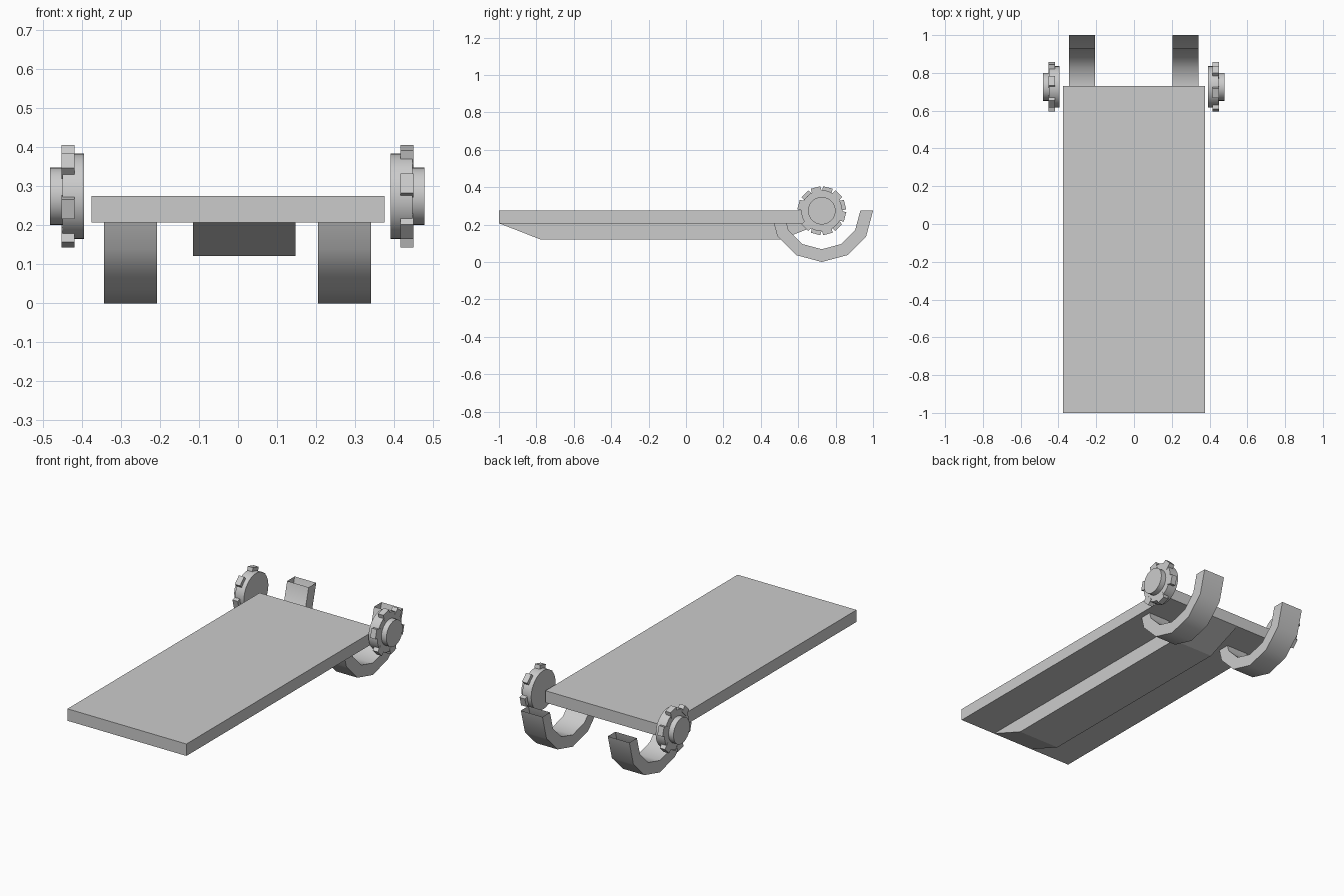
import bpy, bmesh
from math import sin, cos, pi, radians
from mathutils import Matrix, Vector

if "Cube" in bpy.data.objects:
    bpy.data.objects.remove(bpy.data.objects["Cube"])

CY, CZ = 0.726, 0.274   # shared axis of the hooks and the toothed wheels


def finish(name, bm, smooth=None):
    bmesh.ops.recalc_face_normals(bm, faces=bm.faces)
    me = bpy.data.meshes.new(name)
    bm.to_mesh(me)
    bm.free()
    ob = bpy.data.objects.new(name, me)
    bpy.context.collection.objects.link(ob)
    if smooth:
        bpy.ops.object.select_all(action='DESELECT')
        ob.select_set(True)
        bpy.context.view_layer.objects.active = ob
        bpy.ops.object.shade_smooth_by_angle(angle=radians(smooth))
    return ob


def prism(bm, pts, x0, x1):
    """Extrude a (y, z) outline along x."""
    a = [bm.verts.new((x0, y, z)) for y, z in pts]
    b = [bm.verts.new((x1, y, z)) for y, z in pts]
    n = len(pts)
    bm.faces.new(a)
    bm.faces.new(b[::-1])
    for i in range(n):
        j = (i + 1) % n
        bm.faces.new((a[i], b[i], b[j], a[j]))


def circle(r, n):
    return [(CY + r * cos(2 * pi * i / n), CZ + r * sin(2 * pi * i / n)) for i in range(n)]


# Flat deck
bm = bmesh.new()
prism(bm, [(-1, 0.207), (0.73, 0.207), (0.73, 0.275), (-1, 0.275)], -0.375, 0.375)
finish("deck", bm)

# Keel beam with sloped ends
bm = bmesh.new()
prism(bm, [(-1, 0.207), (-0.78, 0.121), (0.51, 0.121), (0.73, 0.207)], -0.115, 0.147)
finish("keel_beam", bm)

# Half-ring hooks: rectangular tubes with open ends
for side, x0, x1 in (("left", -0.343, -0.207), ("right", 0.205, 0.341)):
    bm = bmesh.new()
    rings = []
    for i in range(7):
        t = pi + pi * i / 6
        rings.append([bm.verts.new((x, CY + r * cos(t), CZ + r * sin(t)))
                      for x, r in ((x0, 0.274), (x1, 0.274), (x1, 0.206), (x0, 0.206))])
    for a, b in zip(rings, rings[1:]):
        for k in range(4):
            m = (k + 1) % 4
            bm.faces.new((a[k], a[m], b[m], b[k]))
    finish(side + "_hook", bm, 40)

# Toothed wheels: disc, hub and six block teeth
for side, s, dx, start in (("right", 1, 0, 15), ("left", -1, 0.003, -15)):
    bm = bmesh.new()
    prism(bm, circle(0.110, 32), s * (0.391 + dx), s * (0.447 + dx))
    prism(bm, circle(0.0735, 32), s * (0.440 + dx), s * (0.478 + dx))
    for k in range(6):
        t = radians(start + 60 * k)
        d = Vector((-cos(t), sin(t)))
        p = Vector((-d.y, d.x))
        c = Vector((CY, CZ))
        pts = [c + d * r + p * w for r, w in
               ((0.09, -0.027), (0.1285, -0.026), (0.1285, 0.026), (0.09, 0.027))]
        prism(bm, [tuple(q) for q in pts], s * (0.416 + dx), s * (0.449 + dx))
    finish(side + "_toothed_wheel", bm, 30)
